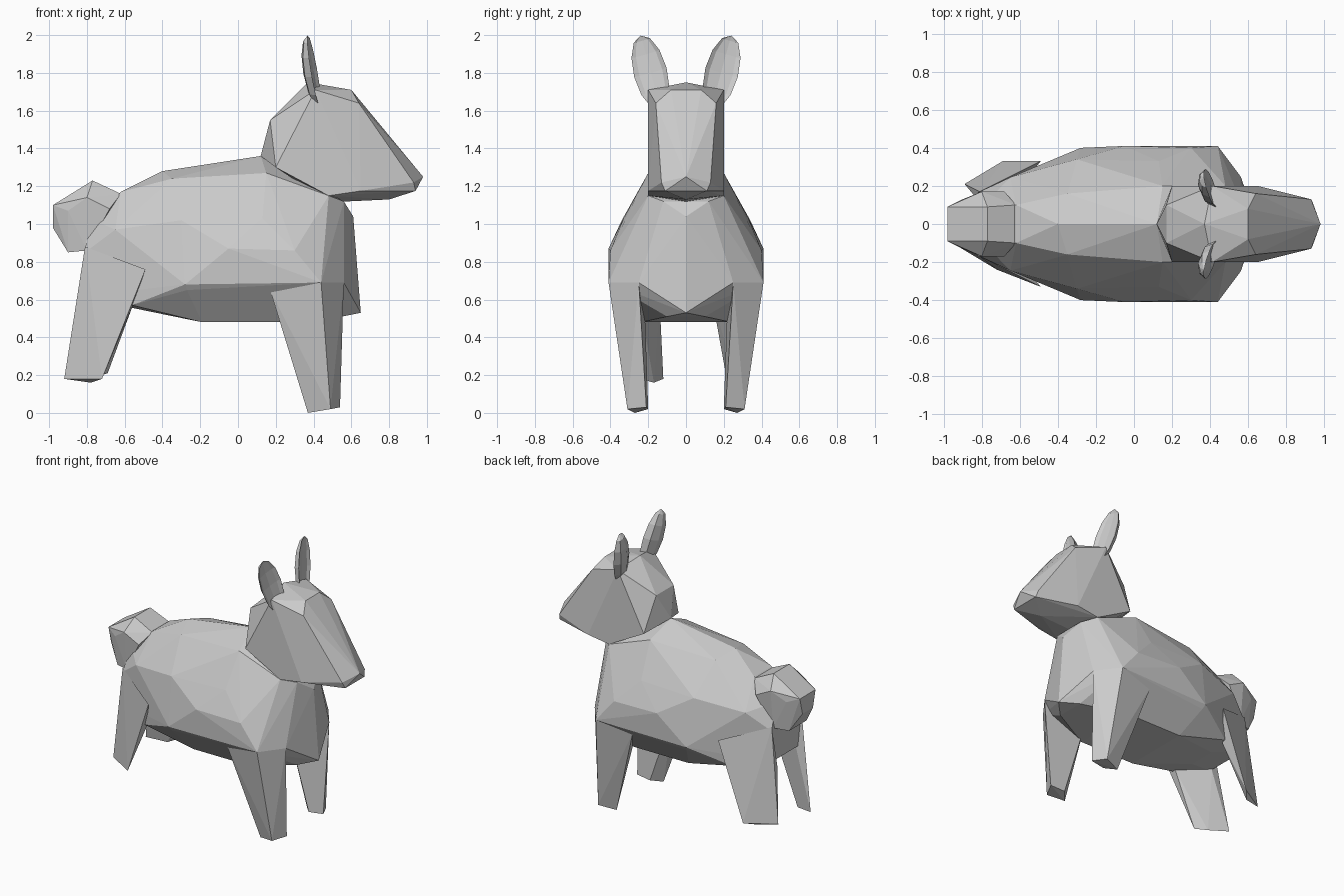
import bpy, bmesh
from mathutils import Vector, Matrix
from math import radians

if "Cube" in bpy.data.objects:
    bpy.data.objects.remove(bpy.data.objects["Cube"])


def finish(name, bm):
    bmesh.ops.recalc_face_normals(bm, faces=bm.faces)
    mesh = bpy.data.meshes.new(name)
    bm.to_mesh(mesh)
    bm.free()
    obj = bpy.data.objects.new(name, mesh)
    bpy.context.collection.objects.link(obj)
    return obj


def faceted(name, pts, sides=(1, -1)):
    """Flat-faced solid wrapped around corner points, repeated for each y sign."""
    bm = bmesh.new()
    for p in sorted({(x, s * y, z) for x, y, z in pts for s in sides}):
        bm.verts.new(p)
    bmesh.ops.convex_hull(bm, input=bm.verts[:])
    bmesh.ops.delete(bm, geom=[v for v in bm.verts if not v.link_faces], context='VERTS')
    bmesh.ops.dissolve_limit(bm, angle_limit=radians(1), verts=bm.verts[:], edges=bm.edges[:])
    return finish(name, bm)


# Body: back ridge, rump, flanks, belly, chest
faceted("body", [
    (-.62, .10, 1.17), (-.40, 0, 1.28), (.12, 0, 1.36), (-.35, .16, 1.24), (.15, .20, 1.27), (.48, .20, 1.15),
    (-.79, .10, 1.03), (-.81, .17, .85), (-.80, .17, .62),
    (-.65, .245, .97), (-.30, .34, 1.02), (.13, .33, 1.03),
    (-.28, .40, .68), (-.05, .41, .87), (.44, .41, .69), (.30, .40, .86),
    (-.56, .27, .57), (-.27, .38, .65), (.17, .38, .65), (-.19, .24, .48), (.25, .24, .48), (-.58, .10, .56),
    (.61, 0, 1.04), (.56, .12, 1.12), (.60, .12, .67), (.65, 0, .53), (.56, .25, .69), (.55, .10, .51)])

# Head: neck back, crown, brow, muzzle, jaw
faceted("head", [
    (.12, 0, 1.36), (.20, .20, 1.30), (.17, .10, 1.55),
    (.37, 0, 1.75), (.41, .20, 1.71), (.60, .08, 1.71), (.64, .16, 1.64),
    (.93, .13, 1.22), (.98, 0, 1.25), (.94, .11, 1.175),
    (.80, 0, 1.13), (.65, .20, 1.175), (.48, .20, 1.15), (.48, 0, 1.115)])

# Tail
faceted("tail", [
    (-.62, .10, 1.16), (-.77, .09, 1.23), (-.98, .09, 1.10), (-.98, .06, .98), (-.90, .13, 1.07),
    (-.80, .17, 1.14), (-.68, .17, 1.08), (-.90, .10, .85), (-.80, .14, .86)])

# Legs: front pair alike, rear pair with the left foot swung outward
front_leg = [(.44, .41, .69), (.56, .25, .69), (.17, .37, .65), (.24, .22, .60),
             (.49, .31, .02), (.54, .21, .03), (.37, .27, 0), (.43, .20, .02)]
rear_top = [(-.81, .17, .88), (-.84, .15, .60), (-.49, .33, .76), (-.56, .24, .56), (-.79, .14, .60)]
rear_foot = [(-.92, .12, .18), (-.72, .24, .18), (-.78, .17, .16)]
for side, label, swing in ((-1, "right", (0, 0, 0)), (1, "left", (.03, .09, .03))):
    faceted("front_leg_" + label, front_leg, (side,))
    foot = [tuple(Vector(p) + Vector(swing)) for p in rear_foot]
    faceted("rear_leg_" + label, rear_top + foot, (side,))

# Ears: eight-sided leaf with a hollow front
for side, label in ((-1, "right"), (1, "left")):
    bm = bmesh.new()
    bmesh.ops.create_uvsphere(bm, u_segments=8, v_segments=6, radius=1)
    for v in bm.verts:
        depth = .06 if v.co.x < 0 else -.02
        v.co = (v.co.x * depth + .02, v.co.y * .09, v.co.z * .205)
    tilt = (Matrix.Translation((.385, side * .185, 1.8)) @ Matrix.Rotation(radians(-15 * side), 4, 'X')
            @ Matrix.Rotation(radians(-10), 4, 'Y') @ Matrix.Rotation(radians(8 * side), 4, 'Z'))
    bm.transform(tilt)
    finish("ear_" + label, bm)
